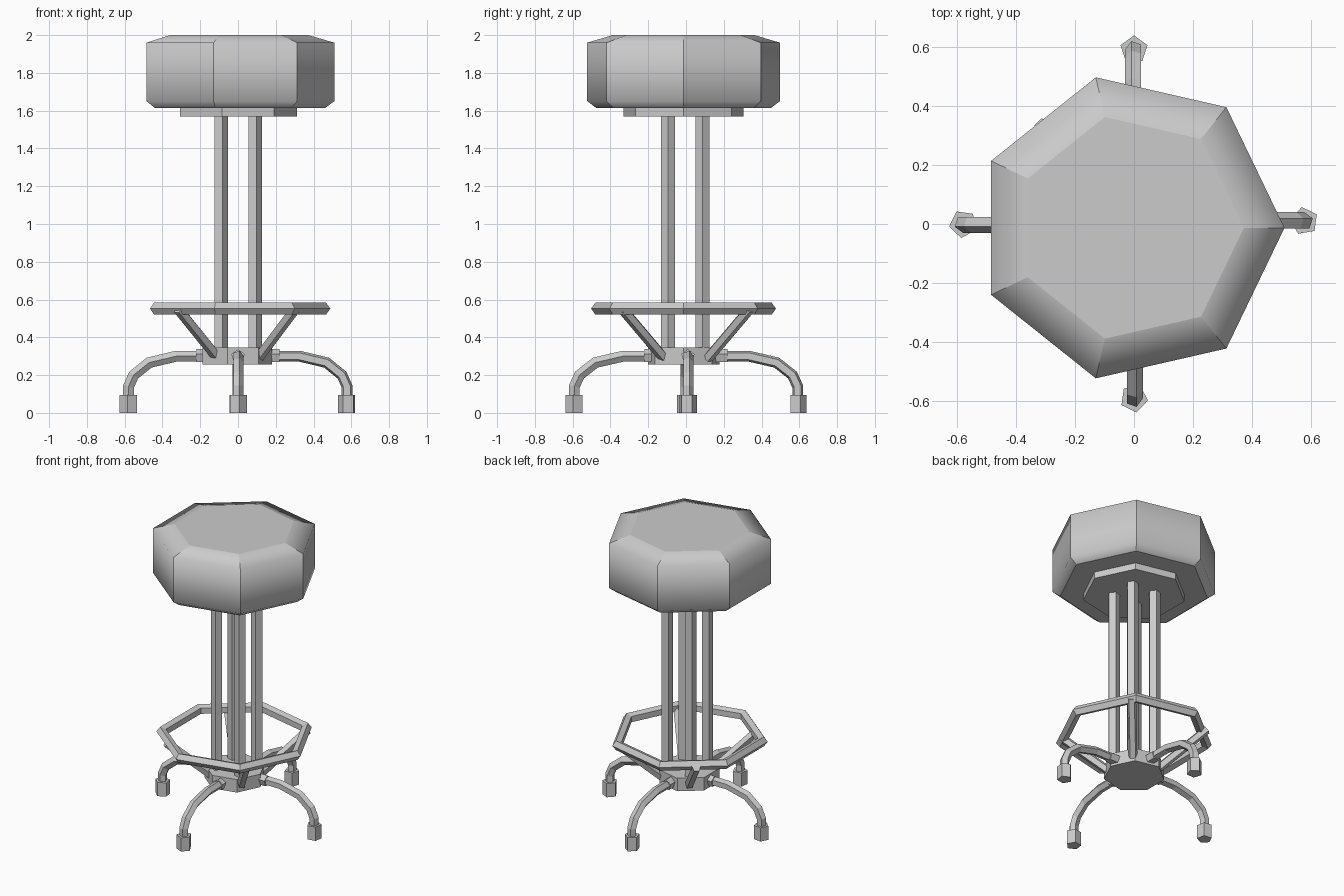
import bpy, bmesh
from math import cos, sin, pi, radians
from mathutils import Vector

if "Cube" in bpy.data.objects:
    bpy.data.objects.remove(bpy.data.objects["Cube"])

CX = CY = -0.013  # heptagonal parts share a slightly offset axis


def make_object(name, bm):
    bmesh.ops.recalc_face_normals(bm, faces=bm.faces)
    me = bpy.data.meshes.new(name)
    bm.to_mesh(me)
    bm.free()
    ob = bpy.data.objects.new(name, me)
    bpy.context.collection.objects.link(ob)
    return ob


def skin(bm, rings, closed=False):
    n = len(rings[0])
    pairs = list(zip(rings, rings[1:]))
    if closed:
        pairs.append((rings[-1], rings[0]))
    for a, b in pairs:
        for i in range(n):
            j = (i + 1) % n
            bm.faces.new((a[i], a[j], b[j], b[i]))
    if not closed:
        bm.faces.new(rings[0])
        bm.faces.new(rings[-1])


def stack(name, profile, n=7, cx=CX, cy=CY, phase=0.0, soft=False):
    """Solid n-gon from a (radius, z) profile."""
    bm = bmesh.new()
    rings = [[bm.verts.new((cx + r * cos(phase + 2 * pi * i / n),
                            cy + r * sin(phase + 2 * pi * i / n), z))
              for i in range(n)] for r, z in profile]
    skin(bm, rings)
    if soft:  # blend rounded rims into the sides, keep corner seams crisp
        caps = (1, len(profile) - 2)
        for f in bm.faces:
            f.smooth = len(f.verts) == 4
        for e in bm.edges:
            flat = abs(e.verts[0].co.z - e.verts[1].co.z) < 1e-5
            cap = any(len(f.verts) > 4 for f in e.link_faces)
            e.smooth = flat and not cap
    return make_object(name, bm)


def tube(name, path, radius, side, n=5, phase=0.0):
    """Mitred tube along a planar path; side is the plane normal."""
    path = [Vector(p) for p in path]
    side = Vector(side).normalized()
    bm = bmesh.new()
    rings = []
    for k, p in enumerate(path):
        a = (p - path[max(k - 1, 0)]).normalized()
        b = (path[min(k + 1, len(path) - 1)] - p).normalized()
        t = (a + b).normalized()
        up = t.cross(side) / max(t.dot(a), t.dot(b))
        rings.append([bm.verts.new(p + radius * (up * cos(phase + 2 * pi * i / n)
                                                 + side * sin(phase + 2 * pi * i / n)))
                      for i in range(n)])
    skin(bm, rings)
    return make_object(name, bm)


# Cushion, its mounting plate and the lower hub
stack("seat", [(0.475, 1.615), (0.523, 1.65), (0.523, 1.96), (0.385, 2.0)], soft=True)
stack("seat_plate", [(0.326, 1.57), (0.326, 1.62)])
stack("hub", [(0.194, 0.255), (0.194, 0.345)])

# Foot ring: heptagonal loop with a pentagonal section
bm = bmesh.new()
rings = []
for i in range(7):
    a = 2 * pi * i / 7
    rings.append([])
    for j in range(5):
        b = 2 * pi * j / 5
        r = 0.468 + 0.034 * cos(b)
        rings[-1].append(bm.verts.new((CX + r * cos(a), CY + r * sin(a),
                                       0.552 + 0.034 * sin(b))))
skin(bm, rings, closed=True)
make_object("foot_ring", bm)

# Four upright poles and four diagonal ring struts
for sx, xn in ((1, "right"), (-1, "left")):
    for sy, yn in ((1, "back"), (-1, "front")):
        stack(f"pole_{yn}_{xn}", [(0.039, 0.33), (0.039, 1.58)], n=5,
              cx=0.09 * sx - 0.003, cy=0.092 * sy - 0.004)
        end = (0.30 if sx > 0 else -0.315, 0.335 * sy, 0.55)
        tube(f"strut_{yn}_{xn}", [(0.105 * sx, 0.115 * sy, 0.29), end], 0.029,
             (-end[1], end[0], 0))

# Four curved legs with collars and feet
for name, deg, reach, off, phase in (("right", 0, 0.577, 0.01, 28), ("back", 90, 0.591, 0.0, 90),
                                     ("left", 180, 0.579, 0.0, 190), ("front", 270, 0.591, 0.0, 280)):
    d = Vector((round(cos(radians(deg))), round(sin(radians(deg))), 0))
    s = Vector((-d.y, d.x, 0))
    at = lambda r, z: d * r + s * off + Vector((0, 0, z))
    k = reach / 0.585
    tube(f"leg_{name}", [at(r * k, z) for r, z in
         ((0.16, 0.30), (0.33, 0.30), (0.475, 0.266), (0.558, 0.2), (0.585, 0.14), (0.585, 0.03))],
         0.03, s, phase=0.3)
    tube(f"collar_{name}", [at(0.15, 0.30), at(0.22, 0.30)], 0.037, s)
    c = at(reach, 0)
    stack(f"foot_{name}", [(0.048, 0), (0.048, 0.095)], n=5, cx=c.x, cy=c.y, phase=radians(phase))
